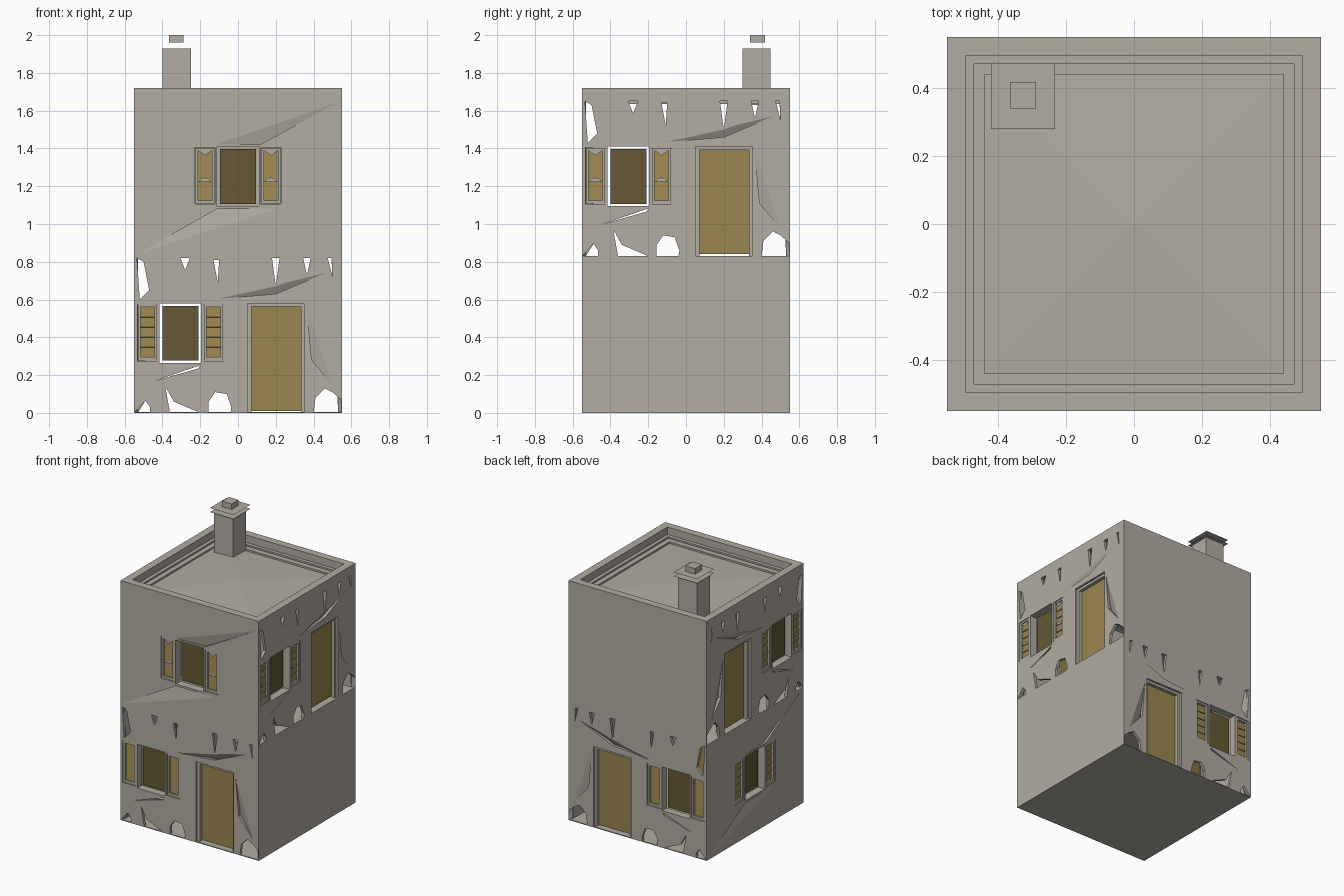
import bpy, bmesh, math
from mathutils import Matrix

if "Cube" in bpy.data.objects:
    bpy.data.objects.remove(bpy.data.objects["Cube"])


def material(name, rgb):
    m = bpy.data.materials.new(name)
    m.use_nodes = True
    m.diffuse_color = (*rgb, 1)
    m.node_tree.nodes["Principled BSDF"].inputs["Base Color"].default_value = (*rgb, 1)
    return m


STONE = material("grey_stone", (0.445, 0.415, 0.36))
WOOD = material("ochre_wood", (0.33, 0.24, 0.082))
PANE = material("dark_pane", (0.132, 0.098, 0.036))

HALF, WALL, RIM, STOREY = 0.55, 0.02, 0.055, 0.83
WIN_HALF, SHUT_OFF, SHUT_HALF = 0.11, 0.175, 0.053
WIN_LOW, WIN_HIGH = 0.265, 0.58

# Side frames: u along the wall, v upward, d outward from the wall face
SIDES = {
    "front": Matrix(((1, 0, 0, 0), (0, 0, -1, -HALF), (0, 1, 0, 0), (0, 0, 0, 1))),
    "back": Matrix(((1, 0, 0, 0), (0, 0, 1, HALF), (0, 1, 0, 0), (0, 0, 0, 1))),
    "left": Matrix(((0, 0, 1, HALF), (1, 0, 0, 0), (0, 1, 0, 0), (0, 0, 0, 1))),
    "right": Matrix(((0, 0, -1, -HALF), (1, 0, 0, 0), (0, 1, 0, 0), (0, 0, 0, 1))),
    "right_turned": Matrix(((0, 0, -1, -HALF), (-1, 0, 0, 0), (0, 1, 0, 0), (0, 0, 0, 1))),
}


def finish(name, bm, mat, frame):
    bm.transform(frame)
    bmesh.ops.recalc_face_normals(bm, faces=bm.faces)
    for f in bm.faces:
        f.smooth = False
        f.material_index = 0
    me = bpy.data.meshes.new(name)
    bm.to_mesh(me)
    bm.free()
    me.materials.append(mat)
    ob = bpy.data.objects.new(name, me)
    bpy.context.collection.objects.link(ob)
    return ob


def box(name, lo, hi, mat=STONE, frame=Matrix(), tilt=0):
    bm = bmesh.new()
    size = [b - a for a, b in zip(lo, hi)]
    mid = [(a + b) / 2 for a, b in zip(lo, hi)]
    bmesh.ops.create_cube(bm, size=1, matrix=Matrix.Translation(mid)
                          @ Matrix.Rotation(tilt, 4, "X") @ Matrix.Diagonal((*size, 1)))
    return finish(name, bm, mat, frame)


def facets(name, polygons, frame=Matrix()):
    bm = bmesh.new()
    for poly in polygons:
        bm.faces.new([bm.verts.new(p) for p in poly])
    return finish(name, bm, STONE, frame)


def rect(u0, u1, v0, v1):
    return [(u0, v0), (u1, v0), (u1, v1), (u0, v1)]


def sheet(name, outline, holes, frame, thick=WALL, mitre=False):
    """Flat slab cut from an outline with holes, its outer face at d = 0."""
    cu = bpy.data.curves.new(name, "CURVE")
    cu.dimensions, cu.fill_mode, cu.extrude = "2D", "BOTH", thick / 2
    for loop in [outline] + holes:
        sp = cu.splines.new("POLY")
        sp.points.add(len(loop) - 1)
        for p, (u, v) in zip(sp.points, loop):
            p.co = (u, v, 0, 1)
        sp.use_cyclic_u = True
    tmp = bpy.data.objects.new(name + "_outline", cu)
    me = bpy.data.meshes.new_from_object(tmp)
    bm = bmesh.new()
    bm.from_mesh(me)
    bmesh.ops.remove_doubles(bm, verts=bm.verts, dist=0.0001)
    if mitre:
        for v in bm.verts:
            if v.co.z < 0 and abs(v.co.x) > HALF - 0.001:
                v.co.x -= math.copysign(thick, v.co.x)
    bpy.data.objects.remove(tmp)
    bpy.data.curves.remove(cu)
    bpy.data.meshes.remove(me)
    return finish(name, bm, STONE, frame @ Matrix.Translation((0, 0, -thick / 2)))


def window_holes(c):
    holes = [rect(c - WIN_HALF, c + WIN_HALF, WIN_LOW, WIN_HIGH)]
    for s in (-1, 1):
        m = c + s * SHUT_OFF
        holes.append(rect(m - SHUT_HALF, m + SHUT_HALF, WIN_LOW + 0.01, WIN_HIGH - 0.005))
    return holes


def window(name, c, frame, broken):
    # Dark pane in a deep casing, with a slatted shutter on each side
    box(name + "_pane", (c - 0.095, 0.277, -0.06), (c + 0.095, 0.567, -0.045), PANE, frame)
    sheet(name + "_casing", rect(c - 0.121, c + 0.121, WIN_LOW - 0.008, WIN_HIGH + 0.008),
          window_holes(c)[:1], frame @ Matrix.Translation((0, 0, -WALL)), 0.035)
    for label, s in (("a", -1), ("b", 1)):
        m = c + s * SHUT_OFF
        part = f"{name}_shutter_{label}"
        sheet(part + "_frame", rect(m - 0.05, m + 0.05, 0.278, 0.573),
              [rect(m - 0.037, m + 0.037, 0.295, 0.56)],
              frame @ Matrix.Translation((0, 0, -0.004)), 0.03)
        for i in range(5):
            v = 0.295 + i * 0.053
            box(f"{part}_slat_{i + 1}", (m - 0.037, v - 0.001, -0.026),
                (m + 0.037, v + 0.055, -0.02), WOOD, frame, math.radians(-7))
        if broken:
            facets(part + "_splinters", [
                [(m - 0.037, v, -0.01), (m + 0.037, v, -0.01), (m, v + rise, -0.01)]
                for v, rise in ((0.56, -0.028), (0.392, 0.026))], frame)


def worn_wall(side, base):
    # Crumbling wall with a door and an off-centre window
    frame = SIDES[side] @ Matrix.Translation((0, base, 0))
    c = -0.305
    outline = [(-.55, STOREY), (-.55, 0), (-.54, .01), (-.49, .065), (-.465, .03), (-.465, 0),
               (-.36, 0), (-.385, .14), (-.34, .06), (-.2, 0), (-.155, 0), (-.155, .06),
               (-.12, .11), (-.06, .1), (-.035, .03), (-.04, 0), (.05, 0), (.05, .58),
               (.35, .58), (.35, 0), (.4, 0), (.41, .08), (.46, .13), (.5, .11),
               (.545, .07), (.55, 0), (.55, STOREY)]
    cracks = [[(-.535, .82), (-.5, .8), (-.47, .65), (-.5, .62), (-.52, .6)],
              [(-.305, .82), (-.255, .82), (-.28, .755)],
              [(-.13, .81), (-.1, .81), (-.107, .69)],
              [(.18, .82), (.22, .82), (.2, .67)],
              [(.345, .82), (.385, .82), (.365, .73)],
              [(.475, .82), (.495, .82), (.5, .72)],
              [(-.44, .17), (-.21, .235), (-.2, .252)]]
    # Broken wedges whose surface slopes into the wall at one corner
    wedges = [[(.46, .74), (-.1, .605), (.2, .63)], [(.365, .55), (.5, .15), (.39, .28)]]
    sheet(f"{side}_worn_wall", outline, window_holes(c) + cracks + wedges, frame, mitre=True)
    facets(f"{side}_worn_wedges", [[(*a, 0), (*b, 0), (*deep, -.025)]
                                   for a, b, deep in wedges], frame)
    window(f"{side}_worn_window", c, frame, base > 0)
    # Recessed door with its frame posts and head
    box(f"{side}_door", (.07, .01, -.06), (.335, .565, -.04), WOOD, frame)
    for label, u0, u1 in (("a", .05, .072), ("b", .333, .35)):
        box(f"{side}_door_post_{label}", (u0, 0, -.065), (u1, .58, -.015), STONE, frame)
    box(f"{side}_door_head", (.05, .562, -.065), (.35, .58, -.015), STONE, frame)


def cracked_wall(side, base, frame_key):
    # Sound wall with a central window and two shallow broken wedges
    frame = SIDES[frame_key] @ Matrix.Translation((0, base, 0))
    low = [(-.54, .008), (.2, .25), (-.11, .25)]
    high = [(-.11, .592), (.12, .592), (.53, .815)]
    sheet(f"{side}_cracked_wall", rect(-HALF, HALF, 0, STOREY),
          window_holes(0) + [low, high], frame, mitre=True)
    facets(f"{side}_wedge_slopes", [
        [(-.54, .008, 0), (.2, .25, 0), (-.11, .25, -.018)],
        [(-.11, .592, 0), (.53, .815, 0), (.12, .592, -.015)]], frame)
    window(f"{side}_cracked_window", 0, frame, base > 0)


def plain_wall(side, base):
    frame = SIDES[side] @ Matrix.Translation((0, base, 0))
    sheet(f"{side}_plain_wall", rect(-HALF, HALF, 0, STOREY), [], frame, mitre=True)


# Lower storey
worn_wall("front", 0)
worn_wall("back", 0)
plain_wall("left", 0)
cracked_wall("right", 0, "right_turned")

# Upper storey
worn_wall("left", STOREY)
worn_wall("right", STOREY)
plain_wall("back", STOREY)
cracked_wall("front", STOREY, "front")

# Floors and gently pitched roof
box("ground_floor", (-HALF, -HALF, 0), (HALF, HALF, 0.006))
box("upper_floor", (-.54, -.54, STOREY - 0.01), (.54, .54, STOREY))
corners = [(-.5, -.5, 1.635), (.5, -.5, 1.635), (.5, .5, 1.635), (-.5, .5, 1.635)]
facets("roof", [[corners[i], corners[(i + 1) % 4], (0, 0, 1.655)] for i in range(4)])


# Parapet and stepped inner ledges
def ring(name, outer, inner, low, high):
    sheet(name, rect(-outer, outer, -outer, outer), [rect(-inner, inner, -inner, inner)],
          Matrix.Translation((0, 0, high)), high - low)


ring("parapet", HALF, HALF - RIM, 2 * STOREY, 1.72)
ring("upper_ledge", .51, .47, 1.655, 1.667)
ring("lower_ledge", .5, .44, 1.635, 1.65)

# Chimney with two paper-thin caps and a pot
box("chimney_shaft", (-.4, .3, 1.63), (-.25, .447, 1.928))
for i, z in enumerate((1.93, 1.959)):
    facets(f"chimney_cap_{i + 1}",
           [[(x, y, z) for x, y in rect(-.42, -.232, .28, .472)]])
box("chimney_pot", (-.365, .34, 1.96), (-.288, .418, 2.0))
